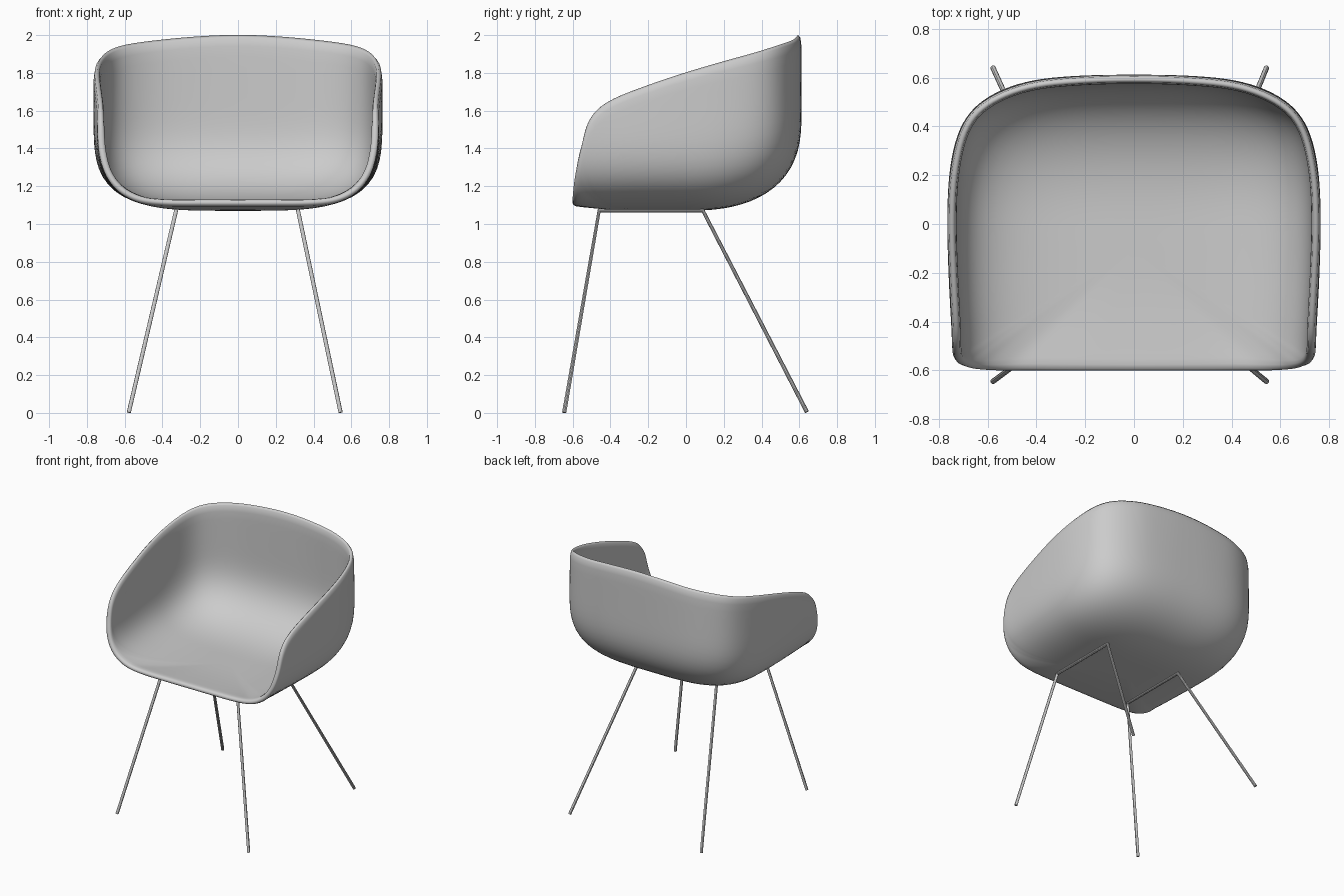
import bpy, bmesh
from mathutils import Vector

if "Cube" in bpy.data.objects:
    bpy.data.objects.remove(bpy.data.objects["Cube"])

# Half of the rim line, from front centre, up the arm, round to back centre
RIM = [(0, -.605, 1.095), (.2, -.605, 1.095), (.4, -.605, 1.098), (.55, -.603, 1.12),
       (.66, -.595, 1.19), (.72, -.58, 1.30), (.74, -.553, 1.43), (.745, -.51, 1.56),
       (.747, -.41, 1.655), (.758, -.2, 1.74), (.765, 0, 1.807), (.755, .2, 1.866),
       (.71, .39, 1.918), (.615, .505, 1.953), (.44, .58, 1.978), (.22, .606, 1.998),
       (0, .612, 2.007)]
FOCUS = Vector((0, -.1, 1.55))
STEPS, RINGS = 3, 16


def catmull(a, b, c, d, t):
    return .5 * (2*b + (c-a)*t + (2*a-5*b+4*c-d)*t*t + (3*b-a-3*c+d)*t**3)


def inside(p):
    # Rounded tub: open at the front and top
    front = max(0, -p.y - .1) / .5
    x = abs(p.x) / (.765 * (1 - .03 * front**2))
    y = max(0, p.y) / .612
    z = max(0, 1.55 - p.z) / .48
    g = (y**2.5 + z**2.5) ** (1 / 2.5)
    return x**3.6 + g**3.6 < 1


def project(d):
    lo, hi = 0, 3
    for _ in range(30):
        mid = (lo + hi) / 2
        if inside(FOCUS + d * mid):
            lo = mid
        else:
            hi = mid
    return FOCUS + d * lo


# Full rim loop by mirroring
half = [Vector(p) for p in RIM]
loop = half + [Vector((-p.x, p.y, p.z)) for p in half[-2:0:-1]]
n = len(loop)
rim = [catmull(loop[i-1], loop[i], loop[(i+1) % n], loop[(i+2) % n], s / STEPS)
       for i in range(n) for s in range(STEPS)]

# Seat shell: columns run from the floor centre out to the rim
bm = bmesh.new()
down = Vector((0, 0, -1))
centre = bm.verts.new(project(down))
cols = []
for r in rim:
    d = (r - FOCUS).normalized()
    fix = r - project(d)
    cols.append([bm.verts.new(project(down.slerp(d, k / RINGS)) + fix * (k / RINGS)**3)
                 for k in range(1, RINGS + 1)])
for i, a in enumerate(cols):
    b = cols[(i + 1) % len(cols)]
    bm.faces.new((centre, b[0], a[0]))
    for k in range(RINGS - 1):
        bm.faces.new((a[k], b[k], b[k+1], a[k+1]))
bmesh.ops.recalc_face_normals(bm, faces=bm.faces)
bm.normal_update()
if centre.normal.z > 0:
    bmesh.ops.reverse_faces(bm, faces=bm.faces)
for f in bm.faces:
    f.smooth = True
mesh = bpy.data.meshes.new("seat_shell")
bm.to_mesh(mesh)
bm.free()
seat = bpy.data.objects.new("seat_shell", mesh)
bpy.context.collection.objects.link(seat)
solid = seat.modifiers.new("thickness", 'SOLIDIFY')
solid.thickness = .038
solid.offset = -1
sub = seat.modifiers.new("smooth", 'SUBSURF')
sub.levels = sub.render_levels = 1


# Wire leg frames: front leg, rail under the seat, back leg
def leg_frame(name, foot_x, top_x):
    cu = bpy.data.curves.new(name, 'CURVE')
    cu.dimensions = '3D'
    cu.bevel_depth = .011
    cu.bevel_resolution = 3
    cu.use_fill_caps = True
    pts = [(foot_x, -.645, .002), (top_x, -.46, 1.07), (top_x, .09, 1.07), (foot_x, .64, .005)]
    sp = cu.splines.new('POLY')
    sp.points.add(len(pts) - 1)
    for q, p in zip(sp.points, pts):
        q.co = (*p, 1)
    ob = bpy.data.objects.new(name, cu)
    bpy.context.collection.objects.link(ob)
    bpy.ops.object.select_all(action='DESELECT')
    bpy.context.view_layer.objects.active = ob
    ob.select_set(True)
    bpy.ops.object.convert(target='MESH')
    bpy.ops.object.shade_smooth_by_angle()


leg_frame("left_leg_frame", -.578, -.328)
leg_frame("right_leg_frame", .543, .318)
